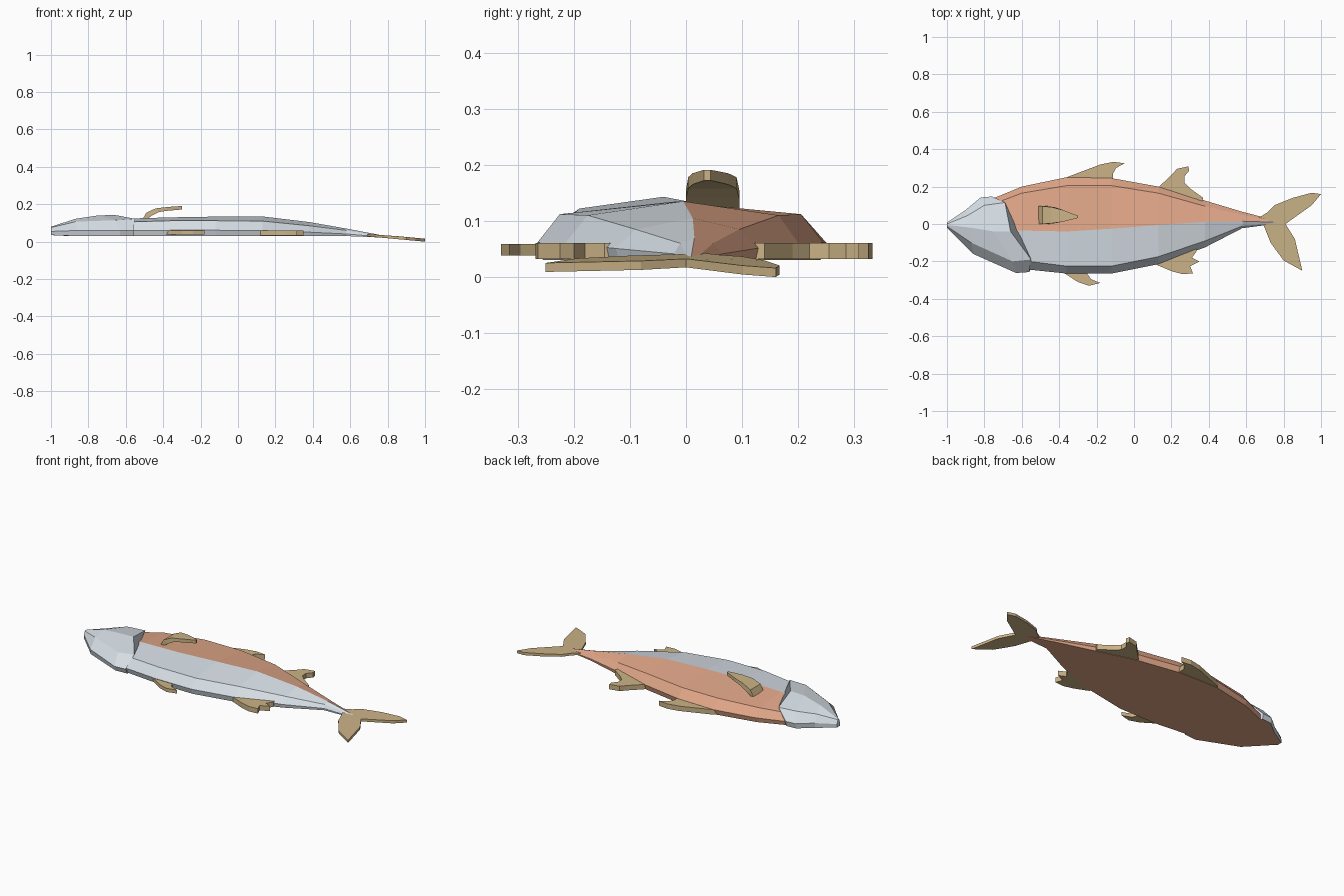
import bpy, bmesh

def material(name, rgb):
    m = bpy.data.materials.new(name)
    m.diffuse_color = (*rgb, 1)
    return m

ORANGE = material("orange", (0.76, 0.39, 0.25))
SILVER = material("silver", (0.68, 0.74, 0.79))
TAN = material("tan", (0.60, 0.45, 0.24))

def finish(name, bm, mats):
    bmesh.ops.recalc_face_normals(bm, faces=bm.faces)
    me = bpy.data.meshes.new(name)
    bm.to_mesh(me)
    bm.free()
    for m in mats:
        me.materials.append(m)
    ob = bpy.data.objects.new(name, me)
    bpy.context.collection.objects.link(ob)
    return ob

def loft(name, rings, mats, slots):
    """Bridge closed rings; slots gives the material of each strip."""
    bm = bmesh.new()
    vs = [[bm.verts.new(p) for p in r] for r in rings]
    n = len(rings[0])
    for a, b in zip(vs, vs[1:]):
        for i in range(n):
            j = (i + 1) % n
            f = bm.faces.new((a[i], a[j], b[j], b[i]))
            f.material_index = slots[i]
    bm.faces.new(vs[0])
    bm.faces.new(vs[-1])
    return finish(name, bm, mats)

def fin(name, outline, bottom, top):
    """Flat fin from an outline; bottom and top give z as functions of x."""
    bm = bmesh.new()
    lo = [bm.verts.new((x, y, bottom(x))) for x, y in outline]
    hi = [bm.verts.new((x, y, top(x))) for x, y in outline]
    bm.faces.new(lo)
    bm.faces.new(hi)
    for i in range(len(lo)):
        j = (i + 1) % len(lo)
        bm.faces.new((lo[i], lo[j], hi[j], hi[i]))
    return finish(name, bm, [TAN])

# Body: x, belly y, belly ridge, colour split, back ridge, back y, base z, ridge z, top z
stations = [
    (-0.77, -0.19, -0.15, -0.03, 0.10, 0.13, 0.03, 0.09, 0.11),
    (-0.60, -0.24, -0.195, -0.035, 0.165, 0.20, 0.03, 0.105, 0.123),
    (-0.36, -0.265, -0.225, -0.04, 0.205, 0.25, 0.03, 0.112, 0.13),
    (-0.12, -0.265, -0.225, -0.025, 0.205, 0.245, 0.03, 0.112, 0.134),
    (0.13, -0.215, -0.175, -0.005, 0.165, 0.20, 0.03, 0.110, 0.135),
    (0.38, -0.125, -0.09, 0.012, 0.095, 0.125, 0.03, 0.085, 0.105),
    (0.58, -0.022, -0.01, 0.015, 0.048, 0.065, 0.03, 0.06, 0.07),
    (0.77, 0.002, 0.004, 0.009, 0.014, 0.016, 0.022, 0.03, 0.034),
]
rings = []
for x, yl, rl, s, rr, yr, zb, zr, zt in stations:
    zm = zb + (zr - zb) * 0.38
    w = (yr - yl) * 0.02
    rings.append([(x, yl + w, zb), (x, yl, zm), (x, rl, zr), (x, s, zt),
                  (x, rr, zr), (x, yr, zm), (x, yr - w, zb)])
loft("body", rings, [SILVER, ORANGE], [0, 0, 0, 1, 1, 1, 1])

# Head: ribs swept back to form the gill cover
head = [
    [(-1, -0.02, .035), (-1, -0.02, .055), (-1, -0.012, .075), (-1, -0.005, .08),
     (-1, 0.0, .078), (-1, 0.008, .055), (-1, 0.008, .035)],
    [(-.86, -.155, .03), (-.86, -.16, .06), (-.87, -.10, .107), (-.87, -.02, .122),
     (-.89, .045, .10), (-.90, .075, .06), (-.90, .072, .03)],
    [(-.63, -.25, .03), (-.63, -.262, .06), (-.65, -.20, .115), (-.75, -.04, .14),
     (-.80, .10, .113), (-.82, .142, .06), (-.82, .135, .03)],
    [(-.555, -.245, .03), (-.56, -.257, .06), (-.55, -.19, .122), (-.66, -.04, .143),
     (-.69, .115, .113), (-.76, .147, .06), (-.76, .14, .03)],
]
loft("head", head, [SILVER, ORANGE], [0, 0, 0, 0, 0, 0, 1])

# Fins along the back and belly
flat = (lambda x: 0.032, lambda x: 0.061)
thin = (lambda x: 0.038, lambda x: 0.059)
fin("front_back_fin", [(-.38, .23), (-.36, .25), (-.18, .318), (-.11, .332), (-.05, .325),
                       (-.095, .30), (-.112, .27), (-.11, .22)], *flat)
fin("rear_back_fin", [(.12, .18), (.14, .205), (.20, .262), (.23, .295), (.29, .308),
                      (.295, .285), (.27, .255), (.27, .22), (.30, .19), (.37, .14), (.36, .10)], *flat)
fin("front_belly_fin", [(-.40, -.24), (-.37, -.265), (-.30, -.31), (-.24, -.33), (-.18, -.315),
                        (-.23, -.295), (-.25, -.265), (-.25, -.24)], *thin)
fin("rear_belly_fin", [(.12, -.19), (.12, -.218), (.20, -.252), (.26, -.268), (.315, -.264),
                       (.30, -.225), (.35, -.20), (.31, -.18), (.335, -.145), (.33, -.12)], *flat)

# Tail, sloping down to the ground
slope = lambda x: 0.03 * (1 - x) / 0.33
fin("tail", [(.67, .035), (.71, .06), (.75, .10), (.85, .14), (.95, .167), (1, .16), (.95, .10),
             (.81, 0), (.86, -.08), (.90, -.25), (.80, -.195), (.73, -.10), (.69, .0)],
    slope, lambda x: slope(x) + 0.016 - 0.02 * (0.85 - min(x, 0.85)))

# Side fin arching off the upper flank
side = [(-.51, -.49, 0, .095, .12, .12), (-.49, -.46, 0, .095, .155, .14),
        (-.44, -.425, .004, .09, .178, .158), (-.38, -.38, .012, .075, .185, .165),
        (-.30, -.30, .032, .044, .191, .172)]
loft("side_fin", [[(a, y0, zt), (a, y1, zt), (b, y1, zb), (b, y0, zb)]
                  for a, b, y0, y1, zt, zb in side], [TAN], [0] * 4)
